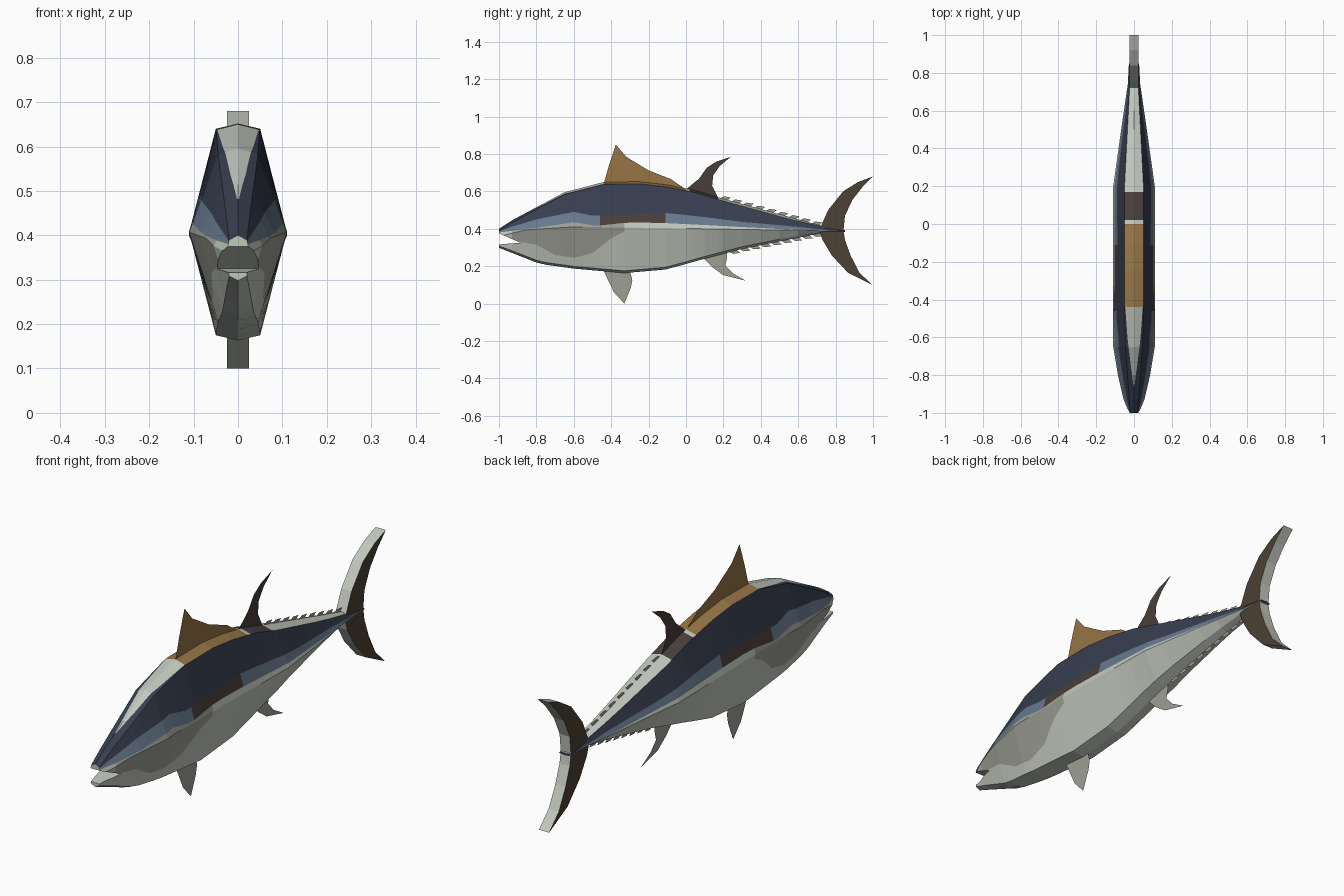
import bpy, bmesh

if "Cube" in bpy.data.objects:
    bpy.data.objects.remove(bpy.data.objects["Cube"])


def mat(name, r, g, b):
    lin = lambda c: (c / 255 / 12.92) if c < 11 else ((c / 255 + 0.055) / 1.055) ** 2.4
    m = bpy.data.materials.new(name)
    m.diffuse_color = (lin(r), lin(g), lin(b), 1)
    m.use_nodes = True
    m.node_tree.nodes["Principled BSDF"].inputs["Base Color"].default_value = m.diffuse_color
    return m


LIGHT, CHEEK, NAVY, BLUE, BROWN, TAN, TAILC = range(7)
MATS = [mat("silver_grey", 194, 200, 190), mat("cheek_grey", 158, 160, 150),
        mat("navy", 55, 62, 79), mat("steel_blue", 103, 121, 141),
        mat("dark_brown", 73, 63, 59), mat("tan", 150, 117, 70),
        mat("tail_brown", 76, 66, 52)]


def curve(pts):
    """Piecewise linear function of y."""
    def f(y):
        if y <= pts[0][0]:
            return pts[0][1]
        for (a, b), (c, d) in zip(pts, pts[1:]):
            if y <= c:
                return b + (d - b) * (y - a) / (c - a)
        return pts[-1][1]
    return f


def finish(bm, name):
    bmesh.ops.recalc_face_normals(bm, faces=bm.faces)
    me = bpy.data.meshes.new(name)
    bm.to_mesh(me)
    bm.free()
    for m in MATS:
        me.materials.append(m)
    ob = bpy.data.objects.new(name, me)
    bpy.context.collection.objects.link(ob)
    return ob


def plate(name, pts, side, thick=0.0, edge=LIGHT):
    """Fin outline in the y-z plane, optionally extruded to a slab."""
    bm = bmesh.new()
    f = bm.faces.new([bm.verts.new((-thick / 2, y, z)) for y, z in pts])
    if thick:
        r = bmesh.ops.extrude_face_region(bm, geom=[f], use_keep_orig=True)
        for v in r["geom"]:
            if isinstance(v, bmesh.types.BMVert):
                v.co.x = thick / 2
    bm.normal_update()
    for f in bm.faces:
        f.material_index = side if abs(f.normal.x) > 0.5 else edge
    return finish(bm, name)


# Body profiles along y
top = curve([(-1, .40), (-.93, .445), (-.8, .515), (-.65, .595), (-.44, .65), (-.25, .652),
             (-.1, .635), (.05, .605), (.2, .56), (.74, .412), (.85, .392)])
bot = curve([(-1, .298), (-.78, .212), (-.6, .187), (-.33, .163), (-.1, .183), (.1, .24),
             (.3, .292), (.74, .38), (.85, .382)])
mid = curve([(-1, .36), (-.85, .395), (-.6, .41), (-.2, .405), (.85, .387)])
wide = curve([(-1, .026), (-.93, .055), (-.8, .085), (-.65, .11), (.2, .11), (.5, .068),
              (.74, .033), (.85, .027)])
flat = curve([(-1, .02), (-.65, .045), (-.4, .05), (.2, .05), (.74, .022), (.85, .018)])
# Colour boundaries along y
navy_edge = curve([(-1, .39), (-.8, .45), (-.6, .49), (-.5, .47), (-.3, .475), (-.1, .485),
                   (.1, .462), (.3, .437), (.6, .41), (.85, .38)])
band_edge = curve([(-1, .38), (-.8, .405), (-.6, .435), (-.48, .415), (-.3, .435), (-.1, .43),
                   (.1, .42), (.85, .38)])
cheek_edge = curve([(-1, .35), (-.8, .315), (-.7, .26), (-.6, .245), (-.5, .27), (-.4, .35),
                    (-.32, .39)])
white_edge = curve([(-.86, .08), (-.75, .45), (-.6, .75), (-.44, .95)])


def half_section(y):
    t, b, m, w, fw = top(y), bot(y), mid(y), wide(y), flat(y)
    rim = min(.012, (t - b) * .1)
    s, l = t - rim, b + rim
    fa = min(max((s - navy_edge(y)) / (s - m), .1), .9)
    fb = min(max((s - band_edge(y)) / (s - m), fa + .04), .97)
    fc = min(max((m - cheek_edge(y)) / (m - l), .05), .9)
    e = white_edge(y)
    up = lambda f: (fw + (w - fw) * f, s + (m - s) * f)
    dn = lambda f: (w + (fw - w) * f, m + (l - m) * f)
    return [(0, t), (fw * e, t - rim * e), up(0), up(fa), up(fb), dn(0), dn(fc), dn(1), (0, b)]


def body_colour(row, y):
    if row <= 1:                      # flat back strip
        if y < -.44:
            return LIGHT if row == 0 and y > -.86 else NAVY
        return TAN if y < 0 else BROWN if .02 < y < .17 else LIGHT
    if row == 2:
        return NAVY
    if row == 3:
        return BROWN if -.46 < y < -.11 else BLUE
    if row in (4, 5):
        return CHEEK if -.96 < y < -.33 else LIGHT
    return LIGHT


# Body loft
ys = sorted({-1, -.93, -.86, -.8, -.75, -.7, -.65, -.6, -.55, -.5, -.46, -.44, -.4, -.33, -.25,
             -.2, -.11, 0, .02, .05, .1, .17, .2, .3, .4, .5, .6, .74, .85})
bm = bmesh.new()
rings = []
for y in ys:
    h = half_section(y)
    loop = h + [(-x, z) for x, z in h[-2:0:-1]]
    rings.append([bm.verts.new((x, y, z)) for x, z in loop])
n = len(rings[0])
for i in range(len(ys) - 1):
    for k in range(n):
        j = (k + 1) % n
        f = bm.faces.new((rings[i][k], rings[i][j], rings[i + 1][j], rings[i + 1][k]))
        f.material_index = body_colour(k if k < 8 else 15 - k, (ys[i] + ys[i + 1]) / 2)
bm.faces.new(rings[0]).material_index = LIGHT
bm.faces.new(rings[-1]).material_index = NAVY
body = finish(bm, "body")

# Mouth notch
cutter = plate("mouth_cutter", [(-.885, .325), (-1.1, .419), (-1.1, .309)], LIGHT, .4)
mod = body.modifiers.new("mouth", "BOOLEAN")
mod.operation, mod.solver, mod.object = "DIFFERENCE", "EXACT", cutter
bpy.context.view_layer.objects.active = body
body.select_set(True)
bpy.ops.object.modifier_apply(modifier="mouth")
bpy.data.objects.remove(cutter)

# Fins
plate("front_dorsal_fin", [(-.44, .64), (-.41, .745), (-.375, .85), (-.32, .785), (-.2, .712),
                           (-.08, .665), (0, .61), (-.2, .63)], TAN)
plate("rear_dorsal_fin", [(0, .61), (.07, .668), (.11, .725), (.16, .758), (.24, .785),
                          (.18, .735), (.145, .685), (.14, .63), (.175, .56)], BROWN)
plate("pelvic_fin", [(-.44, .175), (-.385, .06), (-.33, 0), (-.295, .085), (-.287, .125),
                     (-.3, .175)], CHEEK)
plate("anal_fin", [(.09, .245), (.14, .195), (.2, .152), (.32, .122), (.25, .162), (.21, .205),
                   (.22, .245), (.22, .28)], CHEEK)

# Tail slab with pale edges
plate("tail_fin", [(.72, .41), (.76, .5), (.84, .6), (.92, .65), (1, .68), (.945, .625),
                   (.89, .555), (.85, .47), (.842, .39), (.85, .34), (.88, .257), (.927, .166),
                   (.995, .1), (.865, .166), (.78, .257), (.73, .34), (.715, .385)], TAILC, .05)

# Finlets above and below the tail stem
for i in range(9):
    for name, prof, s, y0 in (("upper", top, 1, .18), ("lower", bot, -1, .23)):
        y = y0 + i * (.70 - y0) / 8.5
        z = lambda d: prof(y + d)
        plate(f"{name}_finlet_{i + 1}",
              [(y, z(0) - s * .004), (y + .022, z(.022) + s * .014),
               (y + .06, z(.06) + s * .018), (y + .04, z(.04) - s * .004)], CHEEK)
